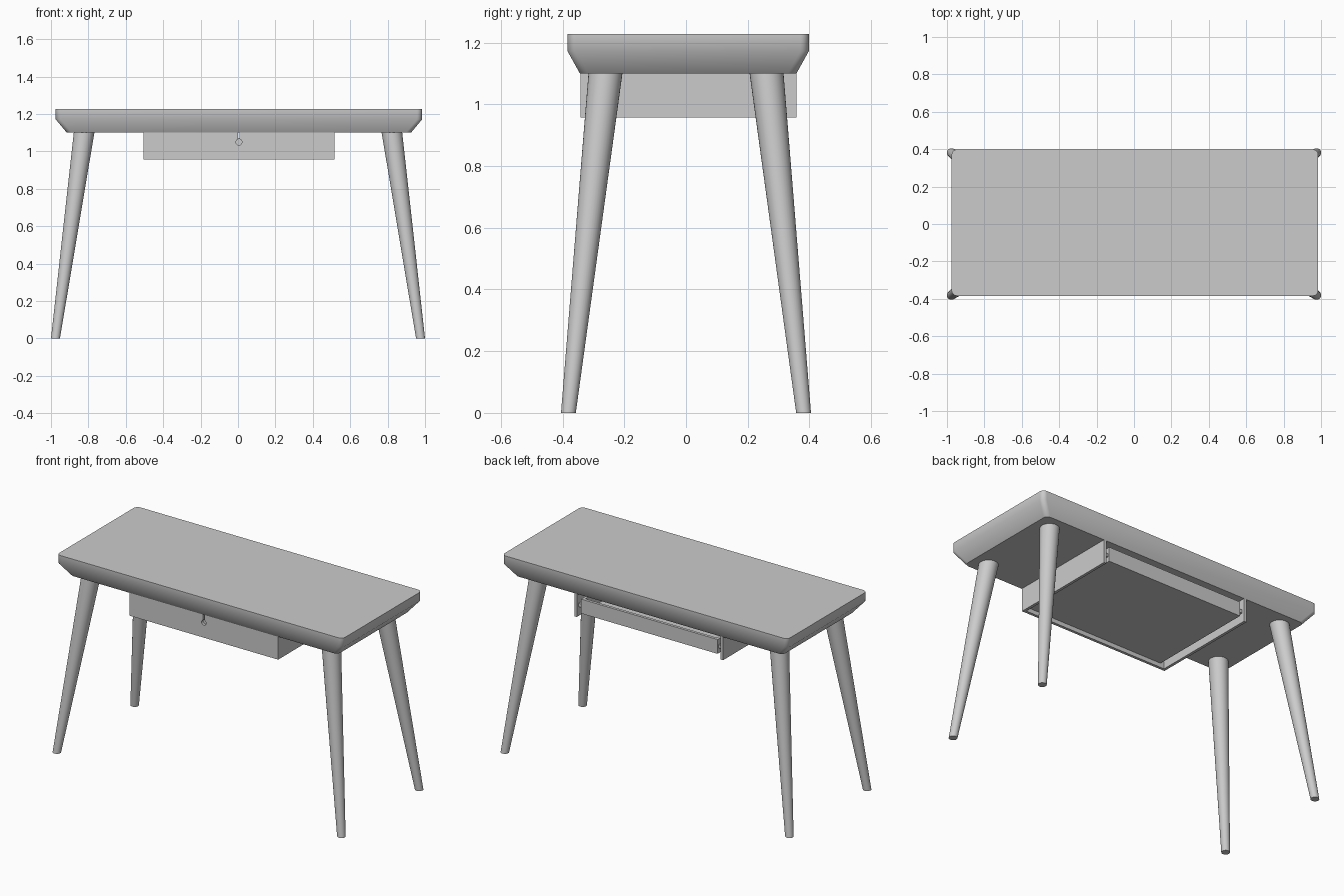
import bpy, bmesh, math
from mathutils import Vector

cube = bpy.data.objects.get("Cube")
if cube:
    bpy.data.objects.remove(cube, do_unlink=True)

grey = bpy.data.materials.new("plain_grey")
grey.use_nodes = True
grey.diffuse_color = (0.6, 0.6, 0.6, 1)
grey.node_tree.nodes["Principled BSDF"].inputs["Base Color"].default_value = grey.diffuse_color


def finish(name, bm, smooth=None):
    """Turn a bmesh into a named object with the grey material."""
    bmesh.ops.recalc_face_normals(bm, faces=bm.faces)
    mesh = bpy.data.meshes.new(name)
    bm.to_mesh(mesh)
    bm.free()
    mesh.materials.append(grey)
    obj = bpy.data.objects.new(name, mesh)
    bpy.context.collection.objects.link(obj)
    if smooth:
        bpy.ops.object.select_all(action='DESELECT')
        obj.select_set(True)
        bpy.context.view_layer.objects.active = obj
        bpy.ops.object.shade_smooth_by_angle(angle=math.radians(smooth))
    return obj


def box(name, low, high):
    bm = bmesh.new()
    bmesh.ops.create_cube(bm, size=1)
    low, high = Vector(low), Vector(high)
    for v in bm.verts:
        v.co = (low + high) / 2 + v.co * (high - low)
    return finish(name, bm)


def rounded_loop(bm, x0, x1, y0, y1, z, r, steps=6):
    """Ring of vertices around a rectangle with rounded corners."""
    corners = [(x1 - r, y1 - r), (x0 + r, y1 - r), (x0 + r, y0 + r), (x1 - r, y0 + r)]
    ring = []
    for i, (cx, cy) in enumerate(corners):
        for k in range(steps + 1):
            a = math.pi / 2 * (i + k / steps)
            ring.append(bm.verts.new((cx + r * math.cos(a), cy + r * math.sin(a), z)))
    return ring


# Tabletop: straight rim above a chamfer that tucks inward
UNDER, RIM, TOP = 1.10, 1.172, 1.227
bm = bmesh.new()
rings = [rounded_loop(bm, -0.975 + ix, 0.985 - ix, -0.384 + iy, 0.398 - iy, z, 0.028)
         for z, ix, iy in ((UNDER, 0.06, 0.04), (RIM, 0, 0), (TOP, 0, 0))]
for a, b in zip(rings, rings[1:]):
    for i in range(len(a)):
        j = (i + 1) % len(a)
        bm.faces.new((a[i], a[j], b[j], b[i]))
bm.faces.new(rings[0])
bm.faces.new(rings[-1])
finish("tabletop", bm, 45)

# Four tapered, splayed legs with level feet
for side, sx in (("left", 1), ("right", -1)):
    for end, sy in (("front", -1), ("back", 1)):
        bm = bmesh.new()
        bmesh.ops.create_cone(bm, cap_ends=True, segments=32,
                              radius1=0.024, radius2=0.055, depth=UNDER)
        for v in bm.verts:
            t = v.co.z / UNDER + 0.5
            v.co += Vector((sx * (0.976 - 0.153 * t), sy * (0.381 - 0.120 * t), UNDER / 2))
        finish(f"{end}_{side}_leg", bm, 40)

# Drawer housing: side panels
X0, X1, Y0, Y1, LOW = -0.505, 0.515, -0.342, 0.358, 0.957
THICK, GAP = 0.017, 0.025
box("right_side_panel", (X0, Y0 + THICK, LOW), (X0 + THICK, Y1, UNDER))
box("left_side_panel", (X1 - THICK, Y0 + THICK, LOW), (X1, Y1, UNDER))

# Front panel with a keyhole pull: a slot running down to a round hole
hole_x, hole_z, hole_r, slot = 0.005, 1.05, 0.016, 0.004
start = math.asin(slot / hole_r)
outline = [(X0, UNDER), (X0, LOW), (X1, LOW), (X1, UNDER), (hole_x + slot, UNDER)]
for k in range(25):
    a = start + (math.tau - 2 * start) * k / 24
    outline.append((hole_x + hole_r * math.sin(a), hole_z + hole_r * math.cos(a)))
outline.append((hole_x - slot, UNDER))
bm = bmesh.new()
face = bm.faces.new([bm.verts.new((x, Y0, z)) for x, z in outline])
moved = bmesh.ops.extrude_face_region(bm, geom=[face], use_keep_orig=True)["geom"]
bmesh.ops.translate(bm, vec=(0, THICK, 0),
                    verts=[g for g in moved if isinstance(g, bmesh.types.BMVert)])
finish("drawer_front", bm)

# Open drawer tray between the panels
dx0, dx1 = X0 + THICK + GAP, X1 - THICK - GAP
dy0, dy1, dz0, dz1 = Y0 + THICK, Y1 - 0.006, LOW + 0.026, 1.072
box("drawer_bottom", (dx0, dy0, dz0), (dx1, dy1, dz0 + 0.012))
box("drawer_back", (dx0, dy1 - THICK, dz0), (dx1, dy1, dz1))
box("drawer_inner_front", (dx0, dy0, dz0), (dx1, dy0 + THICK, dz1))
box("drawer_right_wall", (dx0, dy0, dz0), (dx0 + THICK, dy1, dz1))
box("drawer_left_wall", (dx1 - THICK, dy0, dz0), (dx1, dy1, dz1))

# Runners filling the gap on each side of the tray
for side, x in (("right", X0 + THICK), ("left", dx1)):
    box(f"{side}_runner", (x, dy0, 1.015), (x + GAP, dy1 - 0.01, 1.035))
